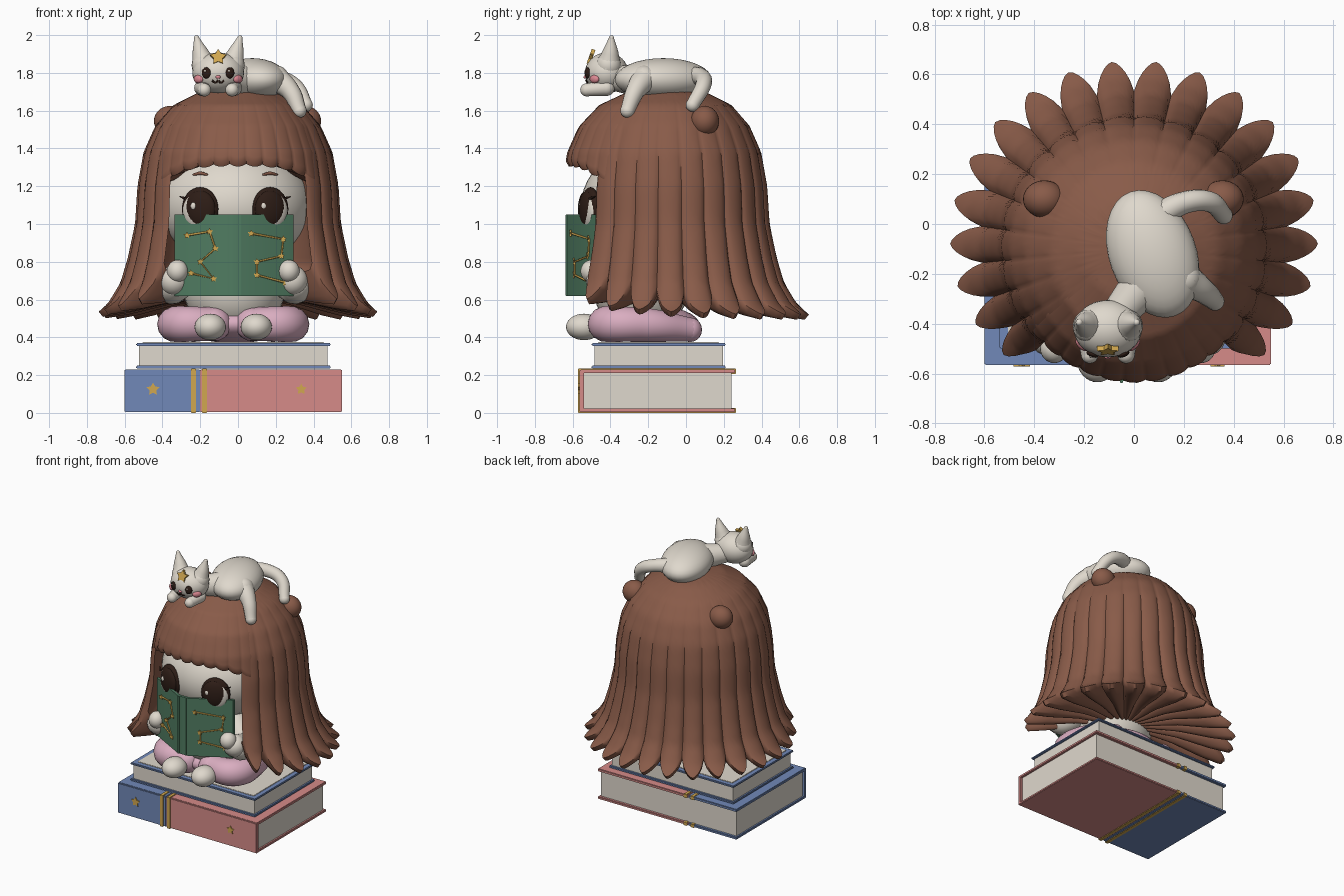
import bpy, bmesh
from math import sin, cos, pi, radians, sqrt
from mathutils import Matrix, Vector

cube = bpy.data.objects.get("Cube")
if cube:
    bpy.data.objects.remove(cube, do_unlink=True)


def material(name, r, g, b):
    m = bpy.data.materials.new(name)
    m.use_nodes = True
    m.diffuse_color = (r, g, b, 1)
    bsdf = m.node_tree.nodes["Principled BSDF"]
    bsdf.inputs["Base Color"].default_value = (r, g, b, 1)
    bsdf.inputs["Roughness"].default_value = 0.7
    return m


HAIR = material("chestnut", .25, .105, .066)
CREAM = material("cream", .74, .69, .61)
PINK = material("soft pink", .70, .42, .53)
BLUSH = material("blush", .72, .25, .29)
RED = material("rose red", .67, .26, .25)
BLUE = material("dusty blue", .165, .25, .48)
GREEN = material("green", .08, .2, .12)
GOLD = material("gold", .64, .39, .08)
DARK = material("dark brown", .026, .012, .008)


def finish(name, bm, mat, angle=40):
    bmesh.ops.recalc_face_normals(bm, faces=bm.faces)
    me = bpy.data.meshes.new(name)
    bm.to_mesh(me)
    bm.free()
    me.materials.append(mat)
    ob = bpy.data.objects.new(name, me)
    bpy.context.collection.objects.link(ob)
    smooth(ob, angle)


def smooth(ob, angle=40):
    bpy.ops.object.select_all(action='DESELECT')
    ob.select_set(True)
    bpy.context.view_layer.objects.active = ob
    bpy.ops.object.shade_smooth_by_angle(angle=radians(angle))


def ball(name, loc, size, mat, turn=0, seg=32):
    bm = bmesh.new()
    mx = Matrix.Translation(loc) @ Matrix.Rotation(turn, 4, 'Z') @ Matrix.Diagonal((*size, 1))
    bmesh.ops.create_uvsphere(bm, u_segments=seg, v_segments=seg // 2, radius=1, matrix=mx)
    finish(name, bm, mat, 180)


def box(name, x, y, z, mat, bevel=.004):
    bm = bmesh.new()
    mid = [(a + b) / 2 for a, b in (x, y, z)]
    size = [b - a for a, b in (x, y, z)]
    bmesh.ops.create_cube(bm, size=1, matrix=Matrix.Translation(mid) @ Matrix.Diagonal((*size, 1)))
    if bevel:
        bmesh.ops.bevel(bm, geom=bm.edges[:], offset=bevel, segments=2, affect='EDGES')
    finish(name, bm, mat)


def prism(name, pts, depth, mat, mx):
    bm = bmesh.new()
    face = bm.faces.new([bm.verts.new((x, y, 0)) for x, y in pts])
    ext = bmesh.ops.extrude_face_region(bm, geom=[face])
    bmesh.ops.translate(bm, vec=(0, 0, depth),
                        verts=[v for v in ext["geom"] if isinstance(v, bmesh.types.BMVert)])
    bm.transform(mx)
    finish(name, bm, mat, 30)


def star(name, loc, r, depth=.008, tilt=0):
    pts = [((r if i % 2 == 0 else r * .55) * sin(i * pi / 5),
            (r if i % 2 == 0 else r * .55) * cos(i * pi / 5)) for i in range(10)]
    prism(name, pts, depth, GOLD, Matrix.Translation(loc) @ Matrix.Rotation(pi / 2 - tilt, 4, 'X'))


def tube(name, pts, radii, mat, straight=False, caps=True):
    cu = bpy.data.curves.new(name, 'CURVE')
    cu.dimensions, cu.bevel_depth, cu.bevel_resolution = '3D', 1, 5
    sp = cu.splines.new('BEZIER')
    sp.bezier_points.add(len(pts) - 1)
    for bp, p, r in zip(sp.bezier_points, pts, radii):
        bp.co, bp.radius = p, r
        bp.handle_left_type = bp.handle_right_type = 'VECTOR' if straight else 'AUTO'
    ob = bpy.data.objects.new(name, cu)
    bpy.context.collection.objects.link(ob)
    bpy.ops.object.select_all(action='DESELECT')
    ob.select_set(True)
    bpy.context.view_layer.objects.active = ob
    bpy.ops.object.convert(target='MESH')
    ob = bpy.context.object
    ob.data.materials.clear()
    ob.data.materials.append(mat)
    smooth(ob, 60)
    if caps:
        for end, i in (("start", 0), ("end", -1)):
            ball(name + "_" + end, pts[i], [radii[i]] * 3, mat, seg=20)


def on_ball(centre, size, x, z):
    """Front y of an ellipsoid at x, z."""
    k = 1 - ((x - centre[0]) / size[0]) ** 2 - ((z - centre[2]) / size[2]) ** 2
    return centre[1] - size[1] * sqrt(max(k, .02))


# Lower book: two-tone cover, gold bands, spine at the front
for side, x, mat in (("blue", (-.60, -.20), BLUE), ("red", (-.20, .55), RED)):
    box("lower_book_base_" + side, x, (-.56, .26), (.004, .022), mat)
    box("lower_book_lid_" + side, x, (-.56, .26), (.21, .23), mat)
    box("lower_book_spine_" + side, x, (-.565, -.54), (.004, .228), mat)
box("lower_book_pages", (-.585, .535), (-.55, .24), (.01, .22), CREAM, 0)
for i, x in enumerate((-.235, -.177)):
    for part, y, z in (("spine", (-.572, -.56), (0, .235)), ("base", (-.565, .264), (0, .025)),
                       ("lid", (-.565, .264), (.207, .235))):
        box(f"gold_band_{part}_{i}", (x - .013, x + .013), y, z, GOLD, .002)
star("spine_star_blue", (-.45, -.563, .125), .035)
star("spine_star_red", (.335, -.563, .125), .03)

# Upper book
for part, z in (("base", (.234, .25)), ("lid", (.355, .37))):
    box("upper_book_" + part, (-.54, .49), (-.50, .21), z, BLUE)
box("upper_book_pages", (-.525, .475), (-.485, .195), (.24, .36), CREAM, 0)
box("upper_book_panel", (-.505, .455), (-.465, .175), (.365, .374), CREAM, .002)

# Hair: lock-shaped grid swept around the head
PROFILE = [(0, 1.73), (.2, 1.70), (.34, 1.63), (.435, 1.52), (.495, 1.38), (.525, 1.2),
           (.535, 1.0), (.57, .82), (.605, .69), (.67, .58), (.735, .52)]


def profile(s):
    t = min(max(s, 0), 1) * (len(PROFILE) - 1)
    i = min(int(t), len(PROFILE) - 2)
    a, b = Vector(PROFILE[i]), Vector(PROFILE[i + 1])
    return a.lerp(b, t - i)


def hair(name, start, stop, locks, end_rule, swell, groove, under, walls=()):
    n, rows = 10, 36
    cols = [(start + (stop - start) * i / (locks * n), 1, 2 * (i / n % 1) - 1)
            for i in range(locks * n + 1)]
    mid, half = (start + stop) / 2, (stop - start) / 2
    cols = ([(mid - half + w, k, -1) for w, k in walls] + cols
            + [(mid + half - w, k, -1) for w, k in reversed(walls)])
    bm = bmesh.new()
    grid = []
    for a, k, p in cols:
        f = min(abs(a - mid) / half, 1) if k == 1 else 1
        end, line = end_rule(f, abs(p)), []
        for j in range(rows + 1):
            s = end * j / rows
            r, z = profile(s)
            r += swell * (1 - f * f) * min(1, s * 3)
            r *= 1 + groove * min(1, s * 1.3) ** 1.5 * (sqrt(1 - .95 * p * p) - .6)
            line.append((r, z))
        tip_r, tip_z = line[-1]
        line += [(tip_r * q, tip_z * q + under * (1 - q) - drop)
                 for q, drop in ((.97, .03), (.8, .025), (.5, 0), (.25, 0), (.02, 0))]
        grid.append([bm.verts.new((r * k * sin(a), -.1 - r * k * cos(a), z)) for r, z in line])
    for c, d in zip(grid, grid[1:]):
        for j in range(len(c) - 1):
            bm.faces.new((c[j], c[j + 1], d[j + 1], d[j]))
    bmesh.ops.remove_doubles(bm, verts=bm.verts[:], dist=.0005)
    finish(name, bm, HAIR, 50)


hair("long_hair", radians(44), 2 * pi - radians(44), 20,
     lambda f, p: 1 - .15 * f ** 4 - .13 * p ** 1.6, 0, .07, .62,
     [(radians(d), k) for d, k in ((31, .02), (28, .5), (20, .75), (10, .9))])
hair("fringe", -radians(54), radians(54), 11,
     lambda f, p: .426 + .065 * f ** 3 - .008 * p ** 2, .03, .045, 1.38)
for side, x in (("left", .355), ("right", -.36)):
    ball("hair_bun_" + side, (x, .1, 1.545), (.085, .075, .08), HAIR)

# Head and face
HC, HS = (-.02, -.17, 1.10), (.41, .385, .32)
ball("head", HC, HS, CREAM, seg=48)
for side, s in (("left", 1), ("right", -1)):
    x = -.015 + s * .185
    y = on_ball(HC, HS, x, 1.08)
    ball("eye_outline_" + side, (x, y + .005, 1.08), (.102, .04, .115), DARK, s * .35)
    ball("eye_white_" + side, (x + s * .008, y - .004, 1.072), (.088, .036, .1), CREAM, s * .35)
    ball("iris_" + side, (x, y - .013, 1.08), (.085, .036, .097), DARK, s * .35)
    ball("eye_glint_" + side, (x - .035, y - .04 - s * .008, 1.095), (.016, .012, .02), CREAM)
    lx = x + s * .078
    tube("eyelash_" + side, [(lx, y, 1.135), (lx + s * .03, y + .03, 1.145)],
         (.008, .003), DARK, caps=False)
    tube("eyebrow_" + side, [(x + d, on_ball(HC, HS, x + d, z) - .004, z)
                             for d, z in ((-.035, 1.262), (0, 1.268), (.035, 1.262))],
         (.006, .01, .006), HAIR)

# Body, arms and crossed legs
ball("body", (-.02, -.24, .66), (.27, .25, .25), CREAM)
ball("hips", (-.02, -.2, .47), (.30, .27, .10), PINK)
for side, s in (("left", 1), ("right", -1)):
    def at(x, y, z):
        return (-.025 + s * x, y, z)
    tube("arm_" + side, [at(.2, -.26, .76), at(.325, -.38, .67), at(.315, -.45, .70)],
         (.08, .095, .08), CREAM)
    ball("hand_" + side, at(.295, -.5, .75), (.056, .058, .06), CREAM)
    tube("leg_" + side, [at(.21, .02, .44), at(.295, -.2, .465), at(.275, -.40, .47), at(.1, -.42, .47)],
         (.065, .09, .097, .09), PINK)
    ball("foot_" + side, at(.122, -.54, .455), (.083, .095, .07), CREAM)


# Held book: cover bent round its spine, with star maps on the front
def cover_y(x):
    return -.63 + max(0, abs(x + .02) - .04) * .55


def bent(name, half, back, z0, z1, mat):
    xs = (-.02 - half, -.06, .02, -.02 + half)
    pts = [(x, cover_y(x) + back) for x in xs] + [(x, cover_y(x) + back + .02) for x in reversed(xs)]
    prism(name, pts, z1 - z0, mat, Matrix.Translation((0, 0, z0)))


bent("held_book_cover", .315, 0, .62, 1.05, GREEN)
bent("held_book_pages", .295, .021, .635, 1.035, CREAM)
for i, x in enumerate((-.05, .01)):
    box(f"held_book_ridge_{i}", (x - .006, x + .006), (-.637, -.62), (.62, 1.05), GREEN, .002)
for side, spots in (
        ("right", [(-.27, .94), (-.15, .96), (-.12, .87), (-.2, .8), (-.13, .71), (-.25, .74)]),
        ("left", [(.07, .95), (.24, .92), (.23, .83), (.1, .80), (.1, .73), (.25, .69)])):
    path = [(x, cover_y(x) - .003, z) for x, z in spots]
    tube("star_map_line_" + side, path, [.006] * len(path), GOLD, straight=True, caps=False)
    for i, (x, y, z) in enumerate(path):
        star(f"star_map_star_{side}_{i}", (x, y - .002, z), .019)

# Cat lying on the head
CC, CS = (-.105, -.42, 1.80), (.137, .115, .108)
ball("cat_body", (.075, -.12, 1.765), (.175, .265, .113), CREAM, .35)
ball("cat_head", CC, CS, CREAM)
tube("cat_neck", [(-.08, -.38, 1.77), (.04, -.24, 1.76)], (.065, .09), CREAM)
tube("cat_tail", [(.08, .02, 1.78), (.2, .085, 1.775), (.30, .09, 1.73), (.36, .035, 1.63)],
     (.055, .045, .042, .036), CREAM)
tube("cat_hind_leg", [(.2, -.22, 1.77), (.28, -.27, 1.70), (.325, -.31, 1.60)],
     (.07, .05, .038), CREAM)
for side, s in (("left", 1), ("right", -1)):
    x = CC[0] + s * .085
    tube("cat_ear_" + side, [(x - s * .012, -.41, 1.84), (x + s * .01, -.40, 1.91),
                             (x + s * .03, -.395, 1.985)], (.068, .043, .014), CREAM)
    tube("cat_paw_" + side, [(x, -.42, 1.72), (x - s * .012, -.525, 1.71)], (.042, .035), CREAM)
    x = CC[0] + s * .063
    y = on_ball(CC, CS, x, 1.80)
    ball("cat_eye_" + side, (x, y, 1.80), (.025, .012, .03), DARK, s * .4, 16)
    ball("cat_eye_glint_" + side, (x - .006, y - .011, 1.81), (.006, .004, .006), CREAM, 0, 12)
    x = CC[0] + s * .105
    ball("cat_cheek_" + side, (x, on_ball(CC, CS, x, 1.767), 1.767), (.032, .016, .022), BLUSH, s * .8, 16)
    tube("cat_mouth_" + side, [(CC[0] + s * d, on_ball(CC, CS, CC[0] + s * d, z) - .002, z)
                               for d, z in ((0, 1.762), (.015, 1.748), (.032, 1.76))],
         (.005, .005, .005), DARK, caps=False)
ball("cat_nose", (CC[0], on_ball(CC, CS, CC[0], 1.778), 1.778), (.014, .01, .009), BLUSH, 0, 16)
star("cat_star", (CC[0], -.495, 1.878), .045, .02, .35)
